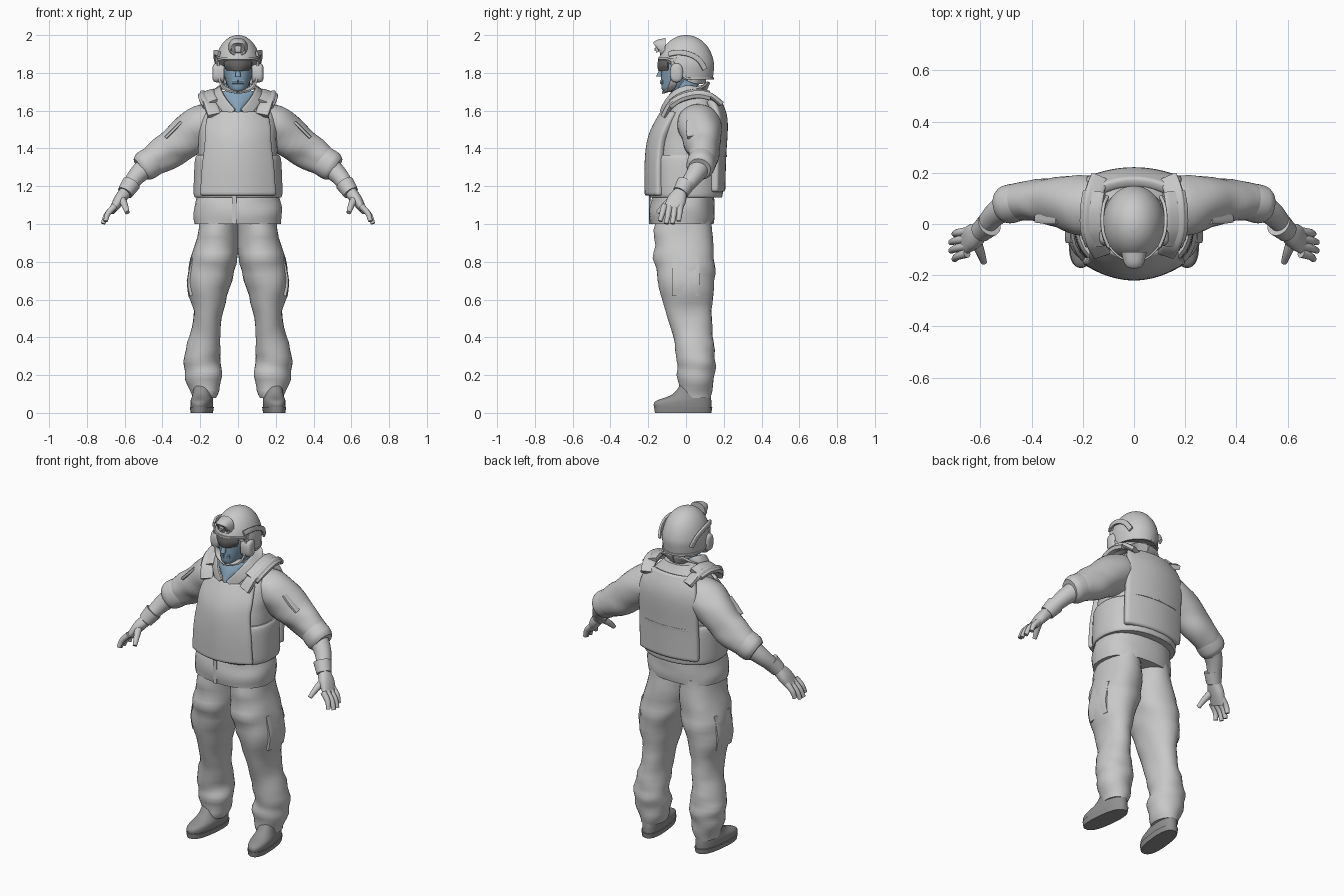
import bpy, math
from mathutils import Vector, noise

old = bpy.data.objects.get("Cube")
if old:
    bpy.data.objects.remove(old, do_unlink=True)

ACROSS, DEPTH, UP = Vector((1, 0, 0)), Vector((0, 1, 0)), Vector((0, 0, 1))


def material(name, red, green, blue):
    mat = bpy.data.materials.new(name)
    mat.use_nodes = True
    colour = (red, green, blue, 1)
    mat.diffuse_color = colour
    mat.node_tree.nodes["Principled BSDF"].inputs["Base Color"].default_value = colour
    return mat


CLOTH = material("uniform grey", .58, .58, .58)
BOOT = material("boot grey", .28, .28, .28)
SKIN = material("face blue", .23, .36, .48)
LENS = material("lens dark", .14, .13, .13)


def finish(name, verts, faces, mat, mirror):
    mesh = bpy.data.meshes.new(name)
    mesh.from_pydata(verts, [], faces)
    mesh.materials.append(mat)
    mesh.shade_smooth()
    mesh.set_sharp_from_angle(angle=math.radians(45))
    ob = bpy.data.objects.new(name, mesh)
    bpy.context.scene.collection.objects.link(ob)
    if mirror:
        ob.modifiers.new("mirror", 'MIRROR').use_mirror_merge = False
    return ob


def spline(points, steps=5):
    """Smooth path through points of any dimension."""
    points = [Vector(p) for p in points]
    padded = [points[0]] + points + [points[-1]]
    path = []
    for before, start, end, after in zip(padded, padded[1:], padded[2:], padded[3:]):
        leave, arrive = (end - before) / 2, (after - start) / 2
        for i in range(steps):
            t = i / steps
            ease = t * t * (3 - 2 * t)
            path.append(start.lerp(end, ease) + leave * t * (1 - t) ** 2
                        - arrive * t * t * (1 - t))
    return path + [points[-1]]


def sweep(name, rings, mat=CLOTH, axis=ACROSS, flat=False, mirror=False,
          sides=32, power=1.0, wrinkle=0.0, shape=None):
    """Rings are (x, y, z, half width along axis, half depth)."""
    path = spline(rings)
    verts = []
    for i, ring in enumerate(path):
        centre = Vector(ring[:3])
        ahead = Vector(path[min(i + 1, len(path) - 1)][:3])
        behind = Vector(path[max(i - 1, 0)][:3])
        along = UP if flat else (ahead - behind).normalized()
        side = (axis - along * axis.dot(along)).normalized()
        front = along.cross(side)
        for k in range(sides):
            angle = math.tau * (k + .5) / sides
            c, s = math.cos(angle), math.sin(angle)
            out = (side * math.copysign(abs(c) ** power, c) * ring[3]
                   + front * math.copysign(abs(s) ** power, s) * ring[4])
            v = centre + out
            if wrinkle:
                v += out.normalized() * noise.noise(Vector((v.x, v.y, v.z * 2)) * 7) * wrinkle
            verts.append(shape(v) if shape else v)
    faces = [[i + k, i + (k + 1) % sides, i + sides + (k + 1) % sides, i + sides + k]
             for i in range(0, len(verts) - sides, sides) for k in range(sides)]
    faces.append(list(range(sides))[::-1])
    faces.append(list(range(len(verts) - sides, len(verts))))
    return finish(name, verts, faces, mat, mirror)


def column(name, rows, **options):
    """Upright body on the middle plane: rows are (z, half width, half depth, y)."""
    return sweep(name, [(0, y, z, width, depth) for z, width, depth, y in rows],
                 flat=True, **options)


def taper(name, points, start, end, **options):
    """Round limb whose radius runs evenly from start to end."""
    last = len(points) - 1
    radii = [start + (end - start) * i / last for i in range(last + 1)]
    return sweep(name, [(*p, r, r) for p, r in zip(points, radii)], **options)


def band(name, points, width, thick, axis, mirror=True, mat=CLOTH):
    """Flat strap with rounded edges along a path."""
    return sweep(name, [(*p, width, thick) for p in points], mat, axis,
                 mirror=mirror, sides=12, power=.35)


def panel(name, rows, bend, thick, mat=CLOTH):
    """Curved plate: rows are (z, half width, y at middle), bend is y gained at the sides."""
    rows = spline(rows)
    steps = [k / 8 for k in range(-8, 9)]
    verts = [(width * u, y + bend * u * u, z) for z, width, y in rows for u in steps]
    n = len(steps)
    faces = [(i, i + 1, i + n + 1, i + n)
             for i in range(len(verts) - n) if i % n < n - 1]
    ob = finish(name, verts, faces, mat, False)
    solid = ob.modifiers.new("thickness", 'SOLIDIFY')
    solid.thickness, solid.offset = thick, 0
    bevel = ob.modifiers.new("soft edge", 'BEVEL')
    bevel.width, bevel.segments = thick * .3, 2
    return ob


# Trousers and boots
sweep("trouser_leg", [(.18, .05, .08, .065, .08), (.18, .05, .2, .093, .1),
                      (.19, .055, .3, .095, .1), (.16, .02, .5, .078, .115),
                      (.15, 0, .7, .12, .15), (.12, -.01, .85, .122, .16),
                      (.1, -.015, 1.03, .1, .145)],
      flat=True, mirror=True, power=.95, wrinkle=.014)
band("cargo_pocket", [(.247, 0, .62), (.258, 0, .7), (.236, 0, .82)], .075, .012, DEPTH)


def foot(v):
    """Stand the foot out to the side with the toe turned outward."""
    return Vector((v.x + .19 - v.y / 10, v.y, v.z))


column("boot_sole", [(0, .055, .15, -.015), (.03, .06, .155, -.015)],
       mat=BOOT, mirror=True, power=.8, shape=foot)
column("boot_upper", [(.02, .055, .15, -.015), (.06, .057, .15, -.015), (.1, .052, .1, .03),
                      (.18, .05, .07, .06)],
       mat=BOOT, mirror=True, power=.85, shape=foot)

# Jacket
column("jacket_body", [(1, .228, .166, -.02), (1.08, .232, .17, -.02), (1.2, .21, .16, -.01),
                       (1.4, .21, .16, 0), (1.52, .21, .15, .02), (1.6, .185, .13, .04),
                       (1.7, .09, .075, .045)], power=.85, wrinkle=.008)
band("jacket_placket", [(-.02, -.19, z) for z in (1, 1.07, 1.15)], .012, .005, ACROSS, mirror=False)
sweep("sleeve", [(.12, .05, 1.55, .1, .09), (.2, .07, 1.51, .115, .115),
                 (.34, .093, 1.405, .09, .098), (.44, .09, 1.34, .077, .08),
                 (.49, .08, 1.31, .067, .07)], axis=DEPTH, mirror=True, wrinkle=.014)
cuff = [Vector((.43, .09, 1.345)), Vector((.52, .072, 1.292))]
sweep("sleeve_cuff", [(*cuff[0].lerp(cuff[1], t), .075 - inset, .079 - inset)
                      for t, inset in ((0, .008), (.25, 0), (.75, 0), (1, .015))],
      axis=DEPTH, mirror=True, wrinkle=.006)
band("sleeve_pocket", [(.3, .045, 1.54), (.34, .045, 1.5), (.38, .05, 1.46)], .045, .01, DEPTH)
band("collar", [(.035, -.125, 1.585), (.08, -.095, 1.64), (.108, -.045, 1.69), (.105, .03, 1.715),
                (.06, .09, 1.725), (0, .11, 1.725)], .008, .03, Vector((.6, -.8, .3)))

# Forearm and gloved hand
wrist = (.598, -.03, 1.165)
taper("forearm", [(.47, .08, 1.315), (.54, .04, 1.25), wrist], .06, .034, axis=DEPTH, mirror=True)
taper("glove_cuff", [(.565, 0, 1.215), wrist], .05, .042, axis=DEPTH, mirror=True)
sweep("palm", [(*wrist, .036, .033), (.63, -.05, 1.125, .05, .03), (.665, -.075, 1.07, .046, .017)],
      axis=DEPTH, mirror=True, power=.85)
for i in range(4):
    spread = i - 1.5
    root = Vector((.652, -.072 + spread * .028, 1.095))
    tip = Vector((.716 - spread ** 2 / 150, -.088 + spread * .033, 1 + spread ** 2 / 150))
    knuckle = root.lerp(tip, .5) + Vector((.012, 0, 0))
    taper("finger", [root, knuckle, tip], .018, .012, axis=DEPTH, mirror=True, sides=12)
taper("thumb", [(.62, -.06, 1.14), (.6, -.11, 1.1), (.586, -.15, 1.06)], .023, .012,
      mirror=True, sides=12)

# Armoured vest
column("vest_waist", [(1.14, .228, .19, 0), (1.17, .236, .196, 0), (1.33, .23, .194, 0),
                      (1.365, .218, .182, 0)], power=.87)
panel("vest_front", [(1.15, .195, -.2), (1.3, .185, -.2), (1.42, .17, -.19), (1.5, .168, -.165),
                     (1.59, .15, -.115)], bend=.065, thick=.04)
panel("vest_back", [(1.17, .19, .185), (1.35, .19, .19), (1.55, .185, .198), (1.66, .15, .16)],
      bend=-.04, thick=.045)
band("back_seam", [(0, .21, 1.36), (.1, .2, 1.36), (.18, .17, 1.36)], .006, .006, UP)
over_shoulder = [(.125, -.115, 1.575), (.147, -.08, 1.63), (.165, -.02, 1.668), (.165, .06, 1.686),
                 (.155, .125, 1.675), (.135, .18, 1.635)]
band("shoulder_strap", over_shoulder, .036, .014, ACROSS + UP / 3)
band("strap_pad", [Vector(p) + UP / 200 for p in over_shoulder[1:-1]],
     .045, .015, ACROSS - UP / 3)

# Head and neck
taper("neck", [(0, .01, 1.57), (0, 0, 1.78)], .07, .062, mat=SKIN, flat=True)
panel("neck_opening", [(1.59, .012, -.125), (1.65, .06, -.1), (1.7, .085, -.065)],
      bend=.025, thick=.02, mat=SKIN)
column("head", [(1.7, .03, .04, -.075), (1.72, .05, .07, -.06), (1.8, .078, .106, -.025),
                (1.86, .083, .11, -.015), (1.93, .075, .1, 0)], mat=SKIN, power=.95)
taper("nose", [(0, -.144, 1.78), (0, -.137, 1.8), (0, -.125, 1.84)], .016, .009,
      mat=SKIN, flat=True, sides=12)
for name, z in (("upper_lip", 1.757), ("lower_lip", 1.747)):
    band(name, [(0, -.131, z), (.03, -.12, z)], .005, .006, UP, mat=SKIN)
panel("goggles", [(1.81, .055, -.14), (1.84, .07, -.146), (1.87, .068, -.14)],
      bend=.05, thick=.012, mat=LENS)


# Helmet with a rim that rises over the face
def rim_height(y):
    t = min(max((.01 - y) / .11, 0), 1)
    return 1.77 + .105 * t * t * (3 - 2 * t)


def dome_scale(t):
    return (.92 + .08 * min(t * 3, 1)) * math.sqrt(1 - t ** 2.6)


def above_rim(v):
    return Vector((v.x, v.y, max(v.z, rim_height(v.y))))


heights = [math.sin(math.pi / 2 * i / 10) for i in range(10)] + [.998]
column("helmet_shell", [(1.77 + .23 * t, .126 * dome_scale(t), .154 * dome_scale(t), 0)
                        for t in heights], sides=48, shape=above_rim)
edge = []
for i in range(13):
    angle = math.pi * (i / 12 - .5)
    y = .154 * math.sin(angle)
    size = dome_scale((rim_height(y) - 1.77) / .23)
    edge.append((.126 * size * math.cos(angle), y * size, rim_height(y)))
band("helmet_rim", edge, .006, .006, UP)
band("helmet_rail", [(.1, -.09, 1.9), (.119, -.04, 1.908), (.124, .02, 1.898), (.118, .07, 1.868),
                     (.106, .1, 1.82)], .014, .007, UP + DEPTH / 3)
sweep("ear_cup", [(x, -.05, 1.8, .034 - inset, .05 - inset)
                  for x, inset in ((.075, 0), (.115, 0), (.128, .005), (.134, .016))],
      axis=DEPTH, mirror=True, power=.75)
band("jaw_strap", [(.104, -.06, 1.88), (.1, -.06, 1.78), (.07, -.08, 1.72), (0, -.11, 1.7)],
     .02, .007, DEPTH + UP / 3)
band("nape_strap", [(.1, -.03, 1.79), (.085, .05, 1.755), (0, .1, 1.76)], .014, .006, UP)

# Front mount on the helmet
taper("mount_plate", [(0, -.11, 1.935), (0, -.142, 1.935), (0, -.152, 1.93)], .05, .035,
      sides=16, power=.8)
band("mount_shoe", [(0, -.15, 1.91), (0, -.155, 1.93), (0, -.147, 1.96)], .016, .008, ACROSS,
     mirror=False)
for z in (1.925, 1.95):
    band("mount_lug", [(0, -.15, z), (0, -.168, z)], .012, .006, ACROSS, mirror=False)
